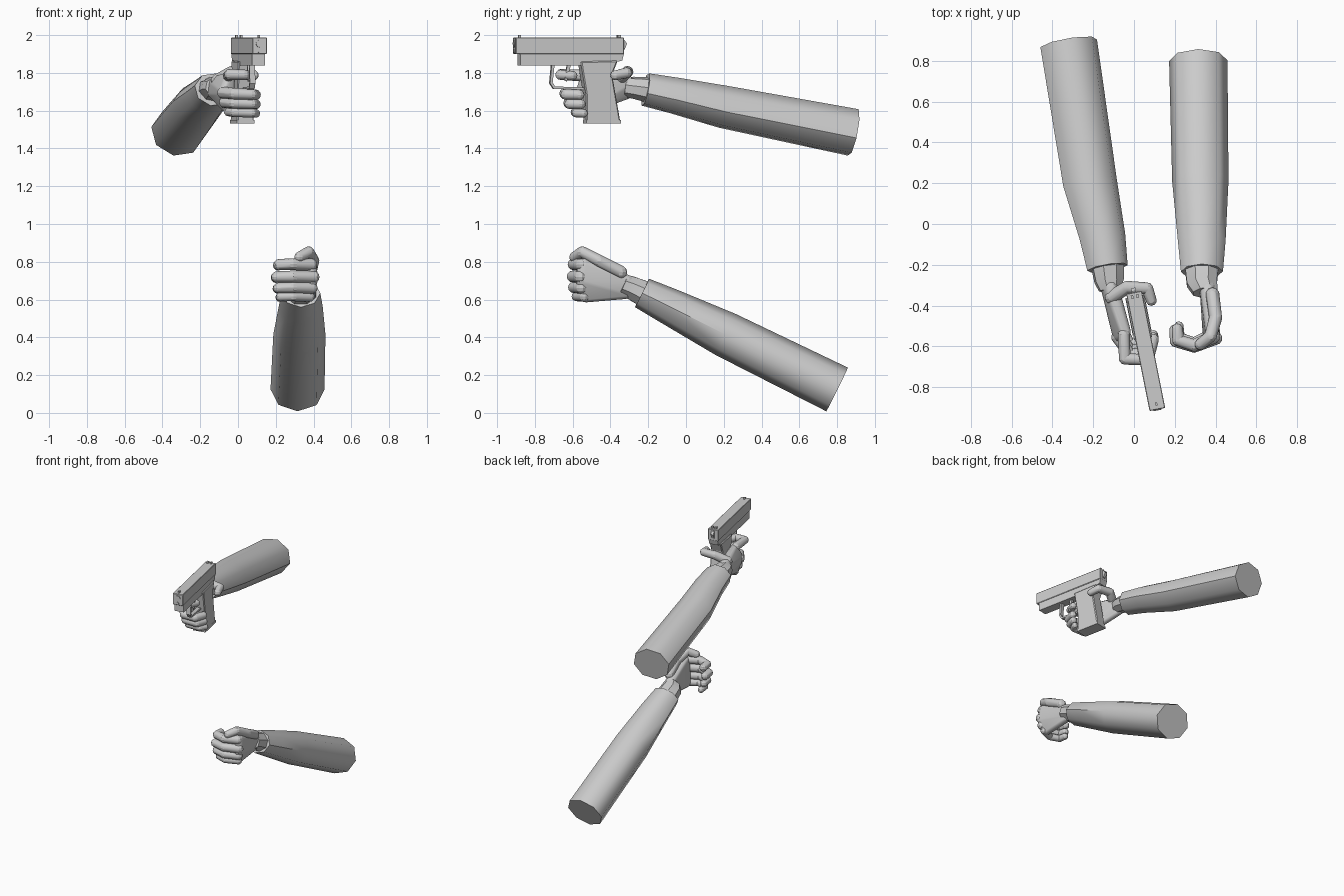
import bpy, bmesh, math
from mathutils import Vector, Matrix

if "Cube" in bpy.data.objects:
    bpy.data.objects.remove(bpy.data.objects["Cube"])

grey = bpy.data.materials.new("plain grey")
grey.diffuse_color = (0.6, 0.6, 0.6, 1)
grey.use_nodes = True
grey.node_tree.nodes["Principled BSDF"].inputs["Base Color"].default_value = grey.diffuse_color


def finish(name, bm, smooth=40, matrix=None):
    bmesh.ops.recalc_face_normals(bm, faces=bm.faces)
    me = bpy.data.meshes.new(name)
    bm.to_mesh(me)
    bm.free()
    ob = bpy.data.objects.new(name, me)
    bpy.context.collection.objects.link(ob)
    me.materials.append(grey)
    if matrix:
        me.transform(matrix)
    if smooth:
        bpy.ops.object.select_all(action='DESELECT')
        ob.select_set(True)
        bpy.context.view_layer.objects.active = ob
        bpy.ops.object.shade_smooth_by_angle(angle=math.radians(smooth))
    return ob


def loft(name, rings, side, n=8, start=0.0, smooth=50):
    """Elliptical rings (centre, half width, half height) joined and capped."""
    bm = bmesh.new()
    axis = (Vector(rings[-1][0]) - Vector(rings[0][0])).normalized()
    u = Vector(side)
    u = (u - axis * u.dot(axis)).normalized()
    v = axis.cross(u)
    loops = []
    for c, a, b in rings:
        loops.append([bm.verts.new(Vector(c) + u * a * math.cos(t) + v * b * math.sin(t))
                      for t in (start + 2 * math.pi * i / n for i in range(n))])
    for p, q in zip(loops, loops[1:]):
        for i in range(n):
            bm.faces.new((p[i], p[(i + 1) % n], q[(i + 1) % n], q[i]))
    bm.faces.new(loops[0])
    bm.faces.new(loops[-1])
    return finish(name, bm, smooth)


def blob(name, balls, smooth=50, seg=10):
    """Convex skin around a few balls (centre, radius)."""
    bm = bmesh.new()
    for c, r in balls:
        bmesh.ops.create_uvsphere(bm, u_segments=seg, v_segments=6, radius=r,
                                  matrix=Matrix.Translation(c))
    res = bmesh.ops.convex_hull(bm, input=bm.verts[:])
    junk = [g for g in res["geom_interior"] if isinstance(g, bmesh.types.BMVert)]
    bmesh.ops.delete(bm, geom=junk, context='VERTS')
    return finish(name, bm, smooth)


def finger(name, points, r0, r1):
    """Chain of tapered, rounded finger bones."""
    k = len(points) - 1
    for i in range(k):
        ra = r0 + (r1 - r0) * i / k
        rb = r0 + (r1 - r0) * (i + 1) / k
        blob(f"{name}_{i + 1}", [(points[i], ra), (points[i + 1], rb)])


# ---- empty arm: forearm, wrist, palm
loft("left_forearm", [((.315, .80, .124), .143, .129), ((.325, .21, .415), .138, .121),
                      ((.332, -.08, .56), .117, .098), ((.333, -.233, .635), .103, .084)], (1, 0, 0))
loft("left_wrist", [((.333, -.21, .625), .09, .075), ((.333, -.29, .663), .08, .065),
                    ((.35, -.335, .68), .065, .06)], (1, 0, 0), 8, math.pi / 8, 30)
blob("left_palm", [((.36, -.31, .69), .04), ((.355, -.32, .635), .032),
                   ((.385, -.54, .785), .034), ((.39, -.55, .70), .034), ((.365, -.53, .615), .03)])

# ---- empty hand: curled fingers
for nm, z, dx, dy, r in (("index", .785, .012, 0, .033), ("middle", .72, 0, -.005, .033),
                         ("ring", .662, .008, 0, .031), ("little", .615, .02, .015, .027)):
    finger("left_" + nm, [(.40 - dx, -.555 + dy, z), (.295, -.595 + dy, z + .002),
                          (.205 + dx, -.57 + dy, z), (.20 + dx, -.515 + dy, z - .004)], r, r * .85)
finger("left_thumb", [(.385, -.345, .745), (.40, -.46, .805), (.375, -.55, .852), (.325, -.59, .825)],
       .034, .028)

# ---- gripping arm: forearm, wrist, palm
loft("right_forearm", [((-.32, .885, 1.485), .143, .128), ((-.215, .20, 1.62), .135, .115),
                       ((-.155, -.06, 1.68), .115, .098), ((-.13, -.215, 1.712), .102, .089)],
     (1, 0, -.18))
loft("right_wrist", [((-.13, -.20, 1.71), .085, .068), ((-.122, -.28, 1.722), .075, .058),
                     ((-.118, -.325, 1.725), .055, .055)], (1, 0, -.18), 8, math.pi / 8, 30)
blob("right_palm", [((-.115, -.31, 1.745), .04), ((-.125, -.32, 1.695), .036),
                    ((-.045, -.53, 1.775), .03), ((-.07, -.55, 1.70), .034), ((-.05, -.53, 1.61), .03)])

# ---- gripping hand: fingers round the grip
for nm, z, dy, x0, r in (("middle", 1.69, 0, -.08, .032), ("ring", 1.64, .02, -.07, .031),
                         ("little", 1.592, .055, -.05, .027)):
    finger("right_" + nm, [(x0, -.555 + dy * .4, z + .005), (-.02, -.64 + dy, z),
                           (.075, -.635 + dy, z - .004), (.095, -.565 + dy * .4, z - .006)], r, r * .85)
finger("right_index", [(-.05, -.545, 1.785), (-.045, -.66, 1.792), (.035, -.665, 1.79),
                       (.06, -.60, 1.785)], .031, .025)
finger("right_thumb", [(-.11, -.36, 1.76), (-.035, -.31, 1.805), (.065, -.315, 1.80), (.085, -.375, 1.787)],
       .034, .026)

# ---- handgun, built lengthwise along y and then turned
GUN = Matrix.Translation((0, -.335, 0)) @ Matrix.Rotation(math.radians(11.3), 4, 'Z')


def slab(name, profile, width, x=0.0, bevel=0.0):
    """Side profile (y, z) extruded across the width."""
    bm = bmesh.new()
    f = bm.faces.new([bm.verts.new((x - width / 2, y, z)) for y, z in profile])
    ext = bmesh.ops.extrude_face_region(bm, geom=[f])["geom"]
    bmesh.ops.translate(bm, vec=(width, 0, 0),
                        verts=[g for g in ext if isinstance(g, bmesh.types.BMVert)])
    if bevel:
        bmesh.ops.bevel(bm, geom=bm.edges[:], offset=bevel, segments=1, affect='EDGES')
    return finish(name, bm, 0, GUN)


def box(name, y0, y1, z0, z1, width, x=0.0, bevel=0.0):
    return slab(name, [(y0, z0), (y1, z0), (y1, z1), (y0, z1)], width, x, bevel)


box("slide", -.585, 0, 1.90, 1.987, .078, 0, .003)
slab("frame", [(-.56, 1.84), (-.235, 1.84), (-.03, 1.86), (-.01, 1.865), (0, 1.902), (-.56, 1.902)], .07)
slab("grip", [(-.235, 1.86), (-.035, 1.865), (-.065, 1.79), (-.02, 1.535), (-.205, 1.535),
              (-.205, 1.68)], .09, 0, .006)
box("magazine_base", -.205, -.02, 1.533, 1.55, .095)
slab("hammer", [(-.01, 1.92), (.006, 1.92), (.022, 1.955), (.006, 1.975), (-.01, 1.975)], .022)
box("front_sight", -.565, -.55, 1.98, 2.0, .01)
for s in (-1, 1):
    box("rear_sight", -.03, -.012, 1.98, 2.0, .012, s * .013)

# trigger guard strip and trigger
outer = [(-.385, 1.85), (-.395, 1.745), (-.375, 1.715), (-.20, 1.71)]
inner = [(-.20, 1.723), (-.368, 1.728), (-.381, 1.75), (-.37, 1.85)]
slab("trigger_guard", outer + inner, .03)
slab("trigger", [(-.30, 1.85), (-.315, 1.76), (-.303, 1.755), (-.28, 1.85)], .018)

# muzzle ring and guide rod end
for nm, z, r in (("muzzle", 1.955, .02), ("guide_rod", 1.915, .01)):
    bm = bmesh.new()
    bmesh.ops.create_cone(bm, cap_ends=True, segments=12, radius1=r, radius2=r, depth=.008,
                          matrix=Matrix.Translation((0, -.586, z)) @ Matrix.Rotation(math.pi / 2, 4, 'X'))
    finish(nm, bm, 40, GUN)
